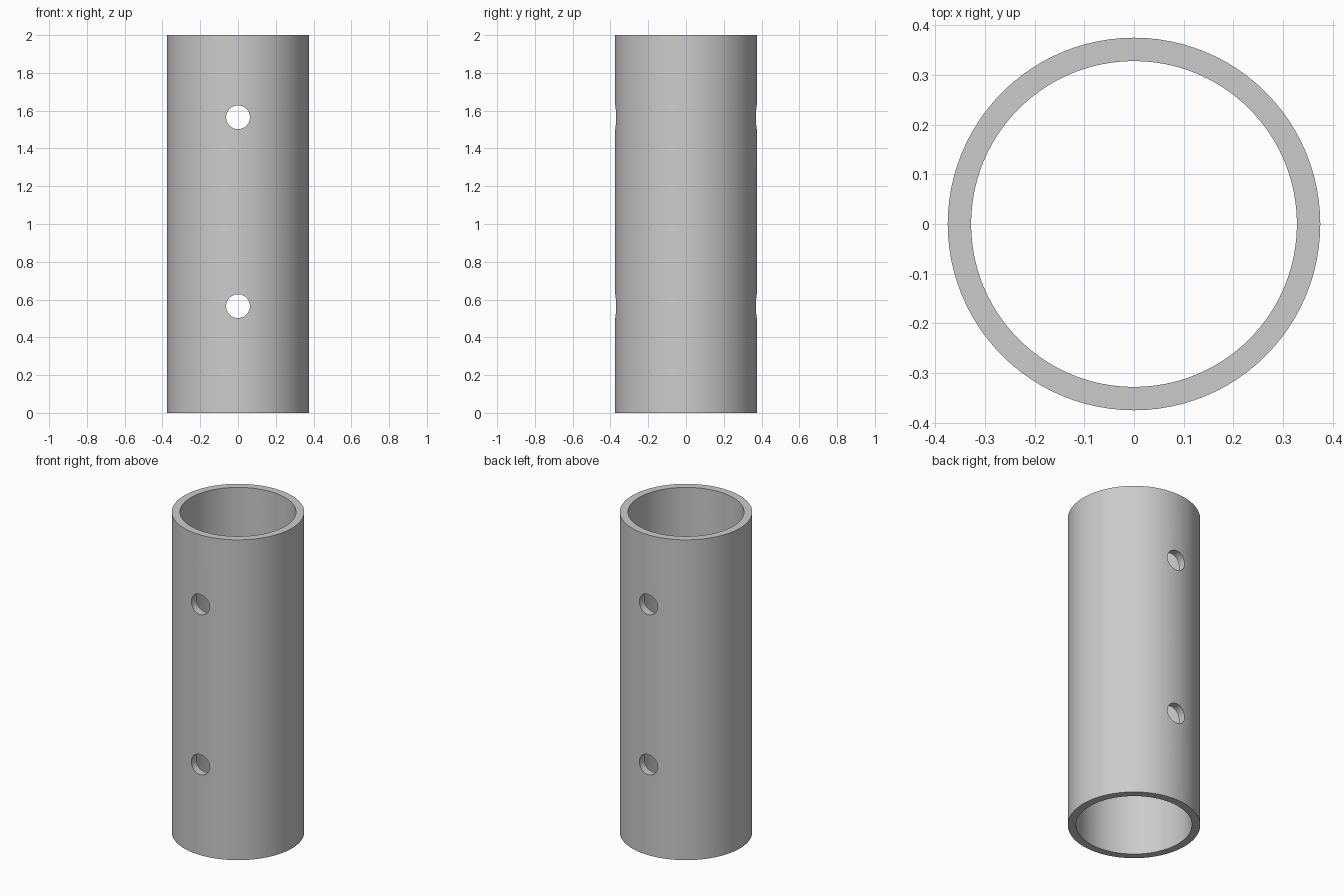
import bpy
import math

cube = bpy.data.objects.get("Cube")
if cube:
    bpy.data.objects.remove(cube, do_unlink=True)

HEIGHT = 2.0
OUTER_RADIUS = 0.375
INNER_RADIUS = 0.328
HOLE_RADIUS = 0.063
HOLE_HEIGHTS = (0.565, 1.565)

# Single grey material
grey = bpy.data.materials.new("plain_grey")
grey.use_nodes = True
colour = (0.6, 0.6, 0.6, 1.0)
grey.diffuse_color = colour
grey.node_tree.nodes["Principled BSDF"].inputs["Base Color"].default_value = colour


def cylinder(name, radius, depth, z, sides, tilt=0.0):
    bpy.ops.mesh.primitive_cylinder_add(
        vertices=sides, radius=radius, depth=depth,
        location=(0, 0, z), rotation=(tilt, 0, 0))
    obj = bpy.context.object
    obj.name = name
    obj.data.materials.append(grey)
    return obj


def cut(target, cutter):
    mod = target.modifiers.new("cut", "BOOLEAN")
    mod.operation = "DIFFERENCE"
    mod.solver = "EXACT"
    mod.object = cutter
    bpy.context.view_layer.objects.active = target
    bpy.ops.object.modifier_apply(modifier=mod.name)
    bpy.data.objects.remove(cutter, do_unlink=True)


# Tube wall with an open bore
tube = cylinder("tube", OUTER_RADIUS, HEIGHT, HEIGHT / 2, 96)
cut(tube, cylinder("bore_cutter", INNER_RADIUS, HEIGHT + 0.2, HEIGHT / 2, 96))

# Cross holes drilled through front and back walls
for z in HOLE_HEIGHTS:
    cut(tube, cylinder("hole_cutter", HOLE_RADIUS, 1.0, z, 48, math.pi / 2))

# Smooth walls with crisp rims
bpy.ops.object.select_all(action="DESELECT")
tube.select_set(True)
bpy.context.view_layer.objects.active = tube
bpy.ops.object.shade_smooth_by_angle(angle=math.radians(30))
